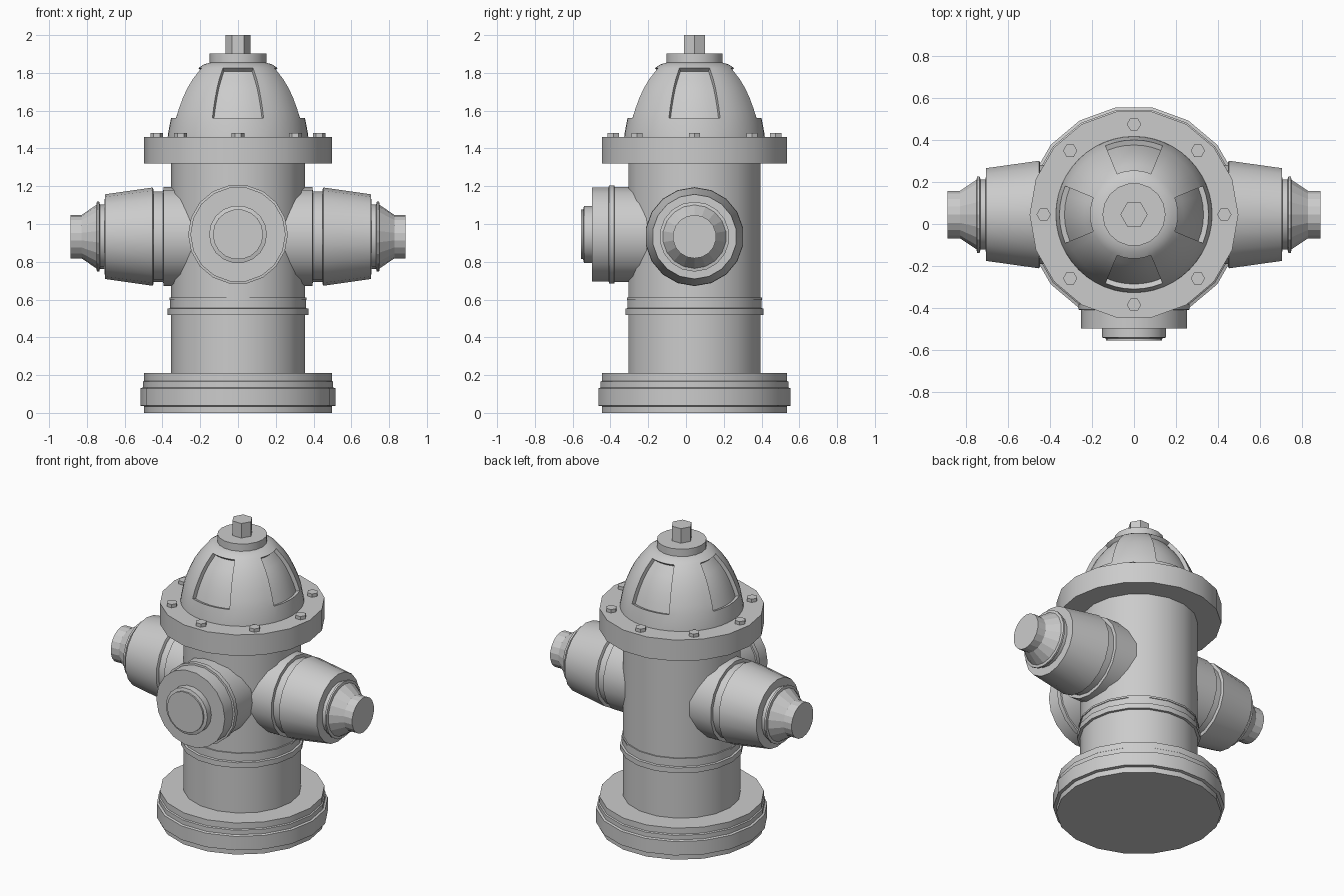
import bpy, bmesh
from math import pi, cos, sin, radians, atan2
from mathutils import Matrix, Vector

if "Cube" in bpy.data.objects:
    bpy.data.objects.remove(bpy.data.objects["Cube"])

CY = 0.045   # y of the hydrant axis


def finish(name, bm, matrix, smooth=True):
    bmesh.ops.recalc_face_normals(bm, faces=bm.faces)
    bm.transform(matrix)
    mesh = bpy.data.meshes.new(name)
    bm.to_mesh(mesh)
    bm.free()
    ob = bpy.data.objects.new(name, mesh)
    bpy.context.collection.objects.link(ob)
    if smooth:
        bpy.ops.object.select_all(action='DESELECT')
        ob.select_set(True)
        bpy.context.view_layer.objects.active = ob
        bpy.ops.object.shade_smooth_by_angle(angle=radians(28))
    return ob


def revolve(profile, segs):
    """Closed solid from (radius, height) points turned around z."""
    bm = bmesh.new()
    rings = [[bm.verts.new((r * cos(2 * pi * i / segs), r * sin(2 * pi * i / segs), h))
              for i in range(segs)] for r, h in profile]
    for a, b in zip(rings, rings[1:]):
        for i in range(segs):
            j = (i + 1) % segs
            bm.faces.new((a[i], a[j], b[j], b[i]))
    bm.faces.new(rings[0][::-1])
    bm.faces.new(rings[-1])
    return bm


def lathe(name, profile, matrix, segs=18, smooth=True):
    return finish(name, revolve(profile, segs), matrix, smooth)


UP = Matrix.Translation((0, CY, 0))

# Base and barrel
lathe("base", [(.497, 0), (.497, .035), (.517, .038), (.517, .13), (.504, .135),
               (.504, .165), (.497, .17), (.497, .21)], UP)
lathe("barrel", [(.355, .2), (.355, 1.34)], UP)
lathe("barrel_band", [(.35, .517), (.372, .517), (.372, .552), (.359, .555),
                      (.359, .597), (.363, .598), (.363, .61), (.35, .61)], UP)

# Top flange with bolts
lathe("top_flange", [(.497, 1.32), (.497, 1.46)], UP)
for k in range(8):
    a = k * pi / 4
    lathe(f"flange_bolt_{k + 1}", [(.034, 1.45), (.034, 1.482)],
          Matrix.Translation((.43 * cos(a), CY + .43 * sin(a), 0)), 6, False)

# Dome bonnet with four sunken panels
bm = revolve([(.373, 1.45), (.371, 1.475), (.355, 1.56), (.339, 1.61), (.317, 1.665),
              (.29, 1.72), (.257, 1.77), (.21, 1.825), (.18, 1.845), (.14, 1.857)], 48)
bm.normal_update()
for k in range(4):
    panel = []
    for f in bm.faces:
        c = f.calc_center_median()
        if 1.56 < c.z < 1.825 and c.xy.length > .1:
            d = (atan2(c.y, c.x) - k * pi / 2 + pi) % (2 * pi) - pi
            if abs(d) < radians(22.5):
                panel.append(f)
    bmesh.ops.inset_region(bm, faces=panel, thickness=.0005, depth=-.025)
finish("bonnet", bm, UP)

# Cap and operating nut
lathe("bonnet_cap", [(.15, 1.845), (.15, 1.903)], UP)
lathe("operating_nut", [(.065, 1.89), (.065, 2.0)], UP, 6, False)

# Side outlets
for side, s in (("right", 1), ("left", -1)):
    m = Matrix.Translation((0, CY, .933)) @ Matrix.Rotation(s * pi / 2, 4, 'Y')
    lathe(side + "_outlet_pipe", [(.262, .1), (.262, .395), (.24, .396), (.24, .455)], m)
    lathe(side + "_outlet_cap", [(.25, .447), (.26, .452), (.224, .705), (.17, .706),
                                 (.17, .735)], m)
    lathe(side + "_outlet_tip", [(.165, .73), (.185, .735), (.185, .747), (.168, .75),
                                 (.115, .828), (.115, .888)], m, 18, False)

# Front outlet
m = Matrix.Translation((0, 0, .945)) @ Matrix.Rotation(pi / 2, 4, 'X')
lathe("front_outlet_pipe", [(.255, .05), (.255, .378), (.264, .38), (.264, .408),
                            (.25, .41)], m)
lathe("front_outlet_cap", [(.252, .4), (.252, .498)], m)
lathe("front_outlet_plug", [(.153, .49), (.153, .54), (.133, .545), (.133, .555)], m)
